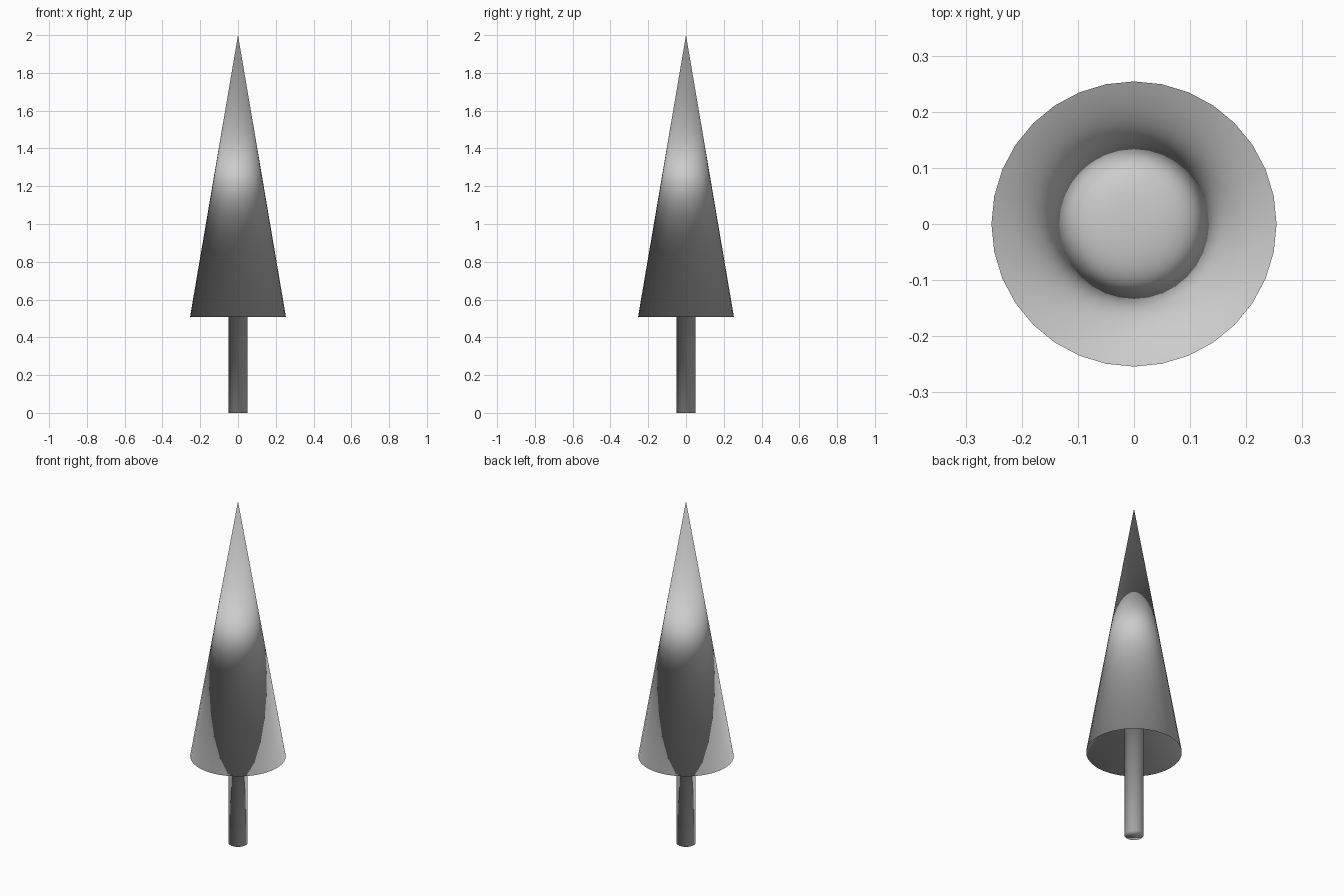
import bpy
import bmesh
from math import cos, sin, tau

if "Cube" in bpy.data.objects:
    bpy.data.objects.remove(bpy.data.objects["Cube"])

SIDES = 32
# Profile (radius, height): foot, trunk top inside the hollow, foliage rim
PROFILE = [(0.051, 0.0), (0.051, 0.80), (0.254, 0.507)]
TIP_Z = 2.0

bm = bmesh.new()
rings = [[bm.verts.new((r * cos(tau * i / SIDES), r * sin(tau * i / SIDES), z))
          for i in range(SIDES)] for r, z in PROFILE]
tip = bm.verts.new((0, 0, TIP_Z))

# Trunk foot, trunk wall, hollow underside and outer cone
bm.faces.new(rings[0])
for i in range(SIDES):
    j = (i + 1) % SIDES
    for low, high in zip(rings, rings[1:]):
        bm.faces.new((low[i], low[j], high[j], high[i]))
    bm.faces.new((rings[-1][i], rings[-1][j], tip))
bmesh.ops.recalc_face_normals(bm, faces=bm.faces)
for face in bm.faces:
    face.smooth = True

mesh = bpy.data.meshes.new("conifer_tree")
bm.to_mesh(mesh)
bm.free()
bpy.context.collection.objects.link(bpy.data.objects.new("conifer_tree", mesh))
